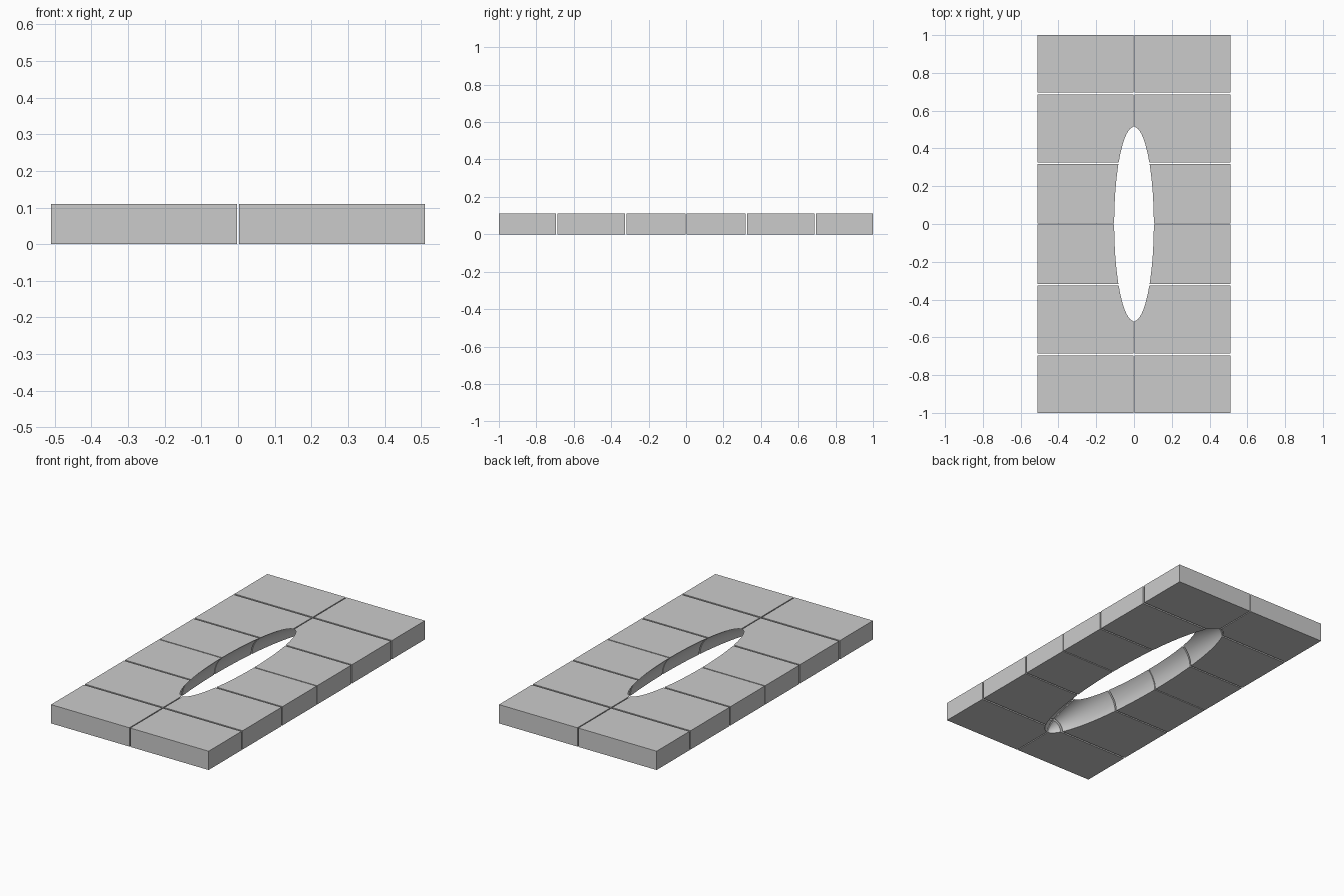
import bpy
import bmesh
from mathutils import Matrix, Vector

if "Cube" in bpy.data.objects:
    bpy.data.objects.remove(bpy.data.objects["Cube"])

HEIGHT = 0.11
HALF_WIDTH = 0.51
GAP = 0.003                     # half gap along the two centre lines
ROWS = [("inner_block", GAP, 0.317),
        ("middle_block", 0.326, 0.686),
        ("end_block", 0.696, 1.0)]


def make_object(name, bm):
    mesh = bpy.data.meshes.new(name)
    bm.to_mesh(mesh)
    bm.free()
    obj = bpy.data.objects.new(name, mesh)
    bpy.context.collection.objects.link(obj)
    return obj


# Stretched sphere that hollows the domed oval opening
bm = bmesh.new()
bmesh.ops.create_uvsphere(bm, u_segments=96, v_segments=49, radius=1.0,
                          matrix=Matrix.Diagonal((0.152, 0.745, 0.152, 1.0)))
cutter = make_object("opening_cutter", bm)
cutter.hide_render = True

# One quarter of the slab, mirrored to all four quarters
for name, y0, y1 in ROWS:
    bm = bmesh.new()
    size = Vector((HALF_WIDTH - GAP, y1 - y0, HEIGHT))
    centre = Vector(((HALF_WIDTH + GAP) / 2, (y0 + y1) / 2, HEIGHT / 2))
    bmesh.ops.create_cube(
        bm, size=1.0,
        matrix=Matrix.Translation(centre) @ Matrix.Diagonal((*size, 1.0)))
    block = make_object(name, bm)

    cut = block.modifiers.new("opening", 'BOOLEAN')
    cut.operation = 'DIFFERENCE'
    cut.solver = 'EXACT'
    cut.object = cutter
    mirror = block.modifiers.new("mirror", 'MIRROR')
    mirror.use_axis = (True, True, False)
    mirror.use_mirror_merge = False

    bpy.ops.object.select_all(action='DESELECT')
    block.select_set(True)
    bpy.context.view_layer.objects.active = block
    for modifier in ("opening", "mirror"):
        bpy.ops.object.modifier_apply(modifier=modifier)
    bpy.ops.object.shade_smooth_by_angle()

bpy.data.objects.remove(cutter)
